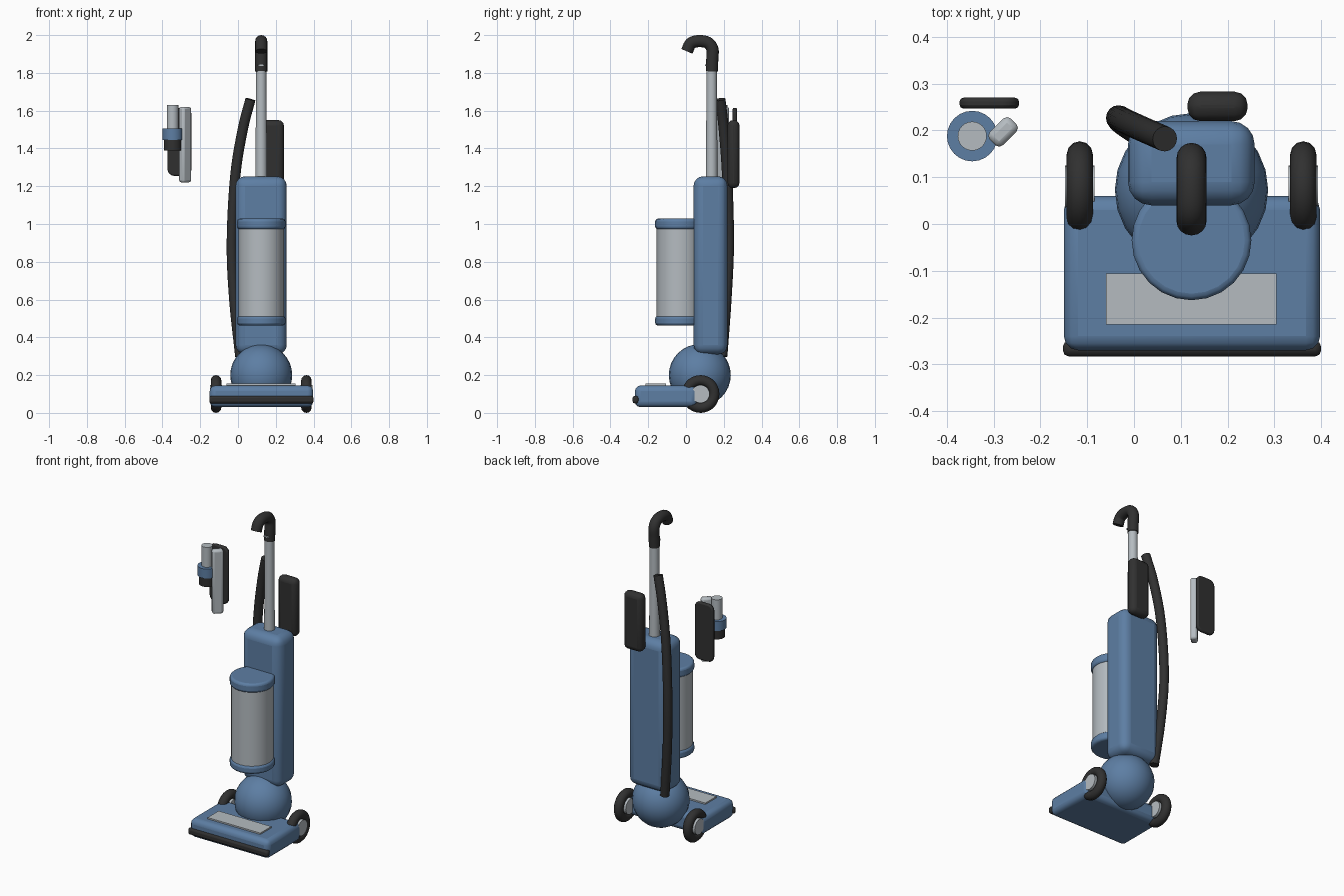
import bpy, bmesh, math
from mathutils import Vector, Matrix

if "Cube" in bpy.data.objects:
    bpy.data.objects.remove(bpy.data.objects["Cube"])


def material(name, rgb):
    m = bpy.data.materials.new(name)
    m.use_nodes = True
    m.diffuse_color = (*rgb, 1)
    m.node_tree.nodes["Principled BSDF"].inputs["Base Color"].default_value = (*rgb, 1)
    return m


BLUE = material("steel blue", (0.11, 0.21, 0.37))
GREY = material("light grey", (0.46, 0.50, 0.53))
DARK = material("charcoal", (0.03, 0.03, 0.03))
CX = 0.123  # centre line of the cleaner


def finish(name, bm, mat, bevel=0, segments=3):
    mesh = bpy.data.meshes.new(name)
    bmesh.ops.recalc_face_normals(bm, faces=bm.faces)
    bm.to_mesh(mesh)
    bm.free()
    ob = bpy.data.objects.new(name, mesh)
    bpy.context.collection.objects.link(ob)
    mesh.materials.append(mat)
    if bevel:
        mod = ob.modifiers.new("bevel", "BEVEL")
        mod.width, mod.segments = bevel, segments
        mod.limit_method, mod.angle_limit = "ANGLE", math.radians(40)
    bpy.ops.object.select_all(action="DESELECT")
    ob.select_set(True)
    bpy.context.view_layer.objects.active = ob
    bpy.ops.object.shade_smooth_by_angle(angle=math.radians(35))
    return ob


def box(name, lo, hi, mat, bevel=0, segments=3, corner=0):
    """Box between two corners; corner rounds the edges running along y."""
    lo, hi = Vector(lo), Vector(hi)
    bm = bmesh.new()
    bmesh.ops.create_cube(bm, size=1)
    bmesh.ops.transform(bm, verts=bm.verts, matrix=Matrix.Translation((lo + hi) / 2)
                        @ Matrix.Diagonal((*(hi - lo), 1)))
    if corner:
        along_y = [e for e in bm.edges
                   if abs(e.verts[0].co.y - e.verts[1].co.y) > 1e-4]
        bmesh.ops.bevel(bm, geom=along_y, offset=corner, segments=4,
                        profile=0.5, affect="EDGES")
    return finish(name, bm, mat, bevel, segments)


def cylinder(name, x, y, z0, z1, r, mat, bevel=0, top=None):
    bm = bmesh.new()
    bmesh.ops.create_cone(bm, cap_ends=True, segments=24, radius1=r,
                          radius2=top or r, depth=z1 - z0,
                          matrix=Matrix.Translation((x, y, (z0 + z1) / 2)))
    return finish(name, bm, mat, bevel)


def tube(name, points, r, mat, steps=5, sides=16):
    """Sweep a circle along a smooth path through the points."""
    p = [Vector(q) for q in points]
    p = [2 * p[0] - p[1]] + p + [2 * p[-1] - p[-2]]
    path = []
    for a, b, c, d in zip(p, p[1:], p[2:], p[3:]):
        for i in range(steps):
            t = i / steps
            path.append(0.5 * (2 * b + (c - a) * t + (2 * a - 5 * b + 4 * c - d) * t ** 2
                               + (3 * b - a - 3 * c + d) * t ** 3))
    path.append(p[-2])
    bm = bmesh.new()
    rings = []
    for i, c in enumerate(path):
        t = (path[min(i + 1, len(path) - 1)] - path[max(i - 1, 0)]).normalized()
        u = Vector((1, 0, 0))
        u = (u - t * u.dot(t)).normalized()
        v = t.cross(u)
        angles = [2 * math.pi * k / sides for k in range(sides)]
        rings.append([bm.verts.new(c + r * (u * math.cos(a) + v * math.sin(a)))
                      for a in angles])
    for a, b in zip(rings, rings[1:]):
        for k in range(sides):
            j = (k + 1) % sides
            bm.faces.new((a[k], a[j], b[j], b[k]))
    bm.faces.new(rings[0])
    bm.faces.new(rings[-1])
    return finish(name, bm, mat)


# Floor head
box("floor_head", (-0.15, -0.27, 0.03), (0.398, 0.06, 0.145), BLUE, 0.03)
box("front_bumper", (-0.152, -0.283, 0.05), (0.4, -0.25, 0.09), DARK, 0.012, 2)
box("head_window", (-0.06, -0.215, 0.146), (0.305, -0.106, 0.155), GREY)

# Wheels: tyre ring and hub on each side
for side, sign in (("right", -1), ("left", 1)):
    place = Matrix.Translation((CX + sign * 0.239, 0.077, 0.1)) @ Matrix.Rotation(math.pi / 2, 4, "Y")
    bm = bmesh.new()
    rings = []
    for i in range(28):
        a = 2 * math.pi * i / 28
        ring = []
        for k in range(12):
            b = 2 * math.pi * k / 12
            d = 0.072 + 0.028 * math.cos(b)
            ring.append(bm.verts.new(place @ Vector(
                (d * math.cos(a), d * math.sin(a), 0.028 * math.sin(b)))))
        rings.append(ring)
    for i in range(28):
        a, b = rings[i - 1], rings[i]
        for k in range(12):
            bm.faces.new((a[k - 1], a[k], b[k], b[k - 1]))
    finish(side + "_tyre", bm, DARK)
    bm = bmesh.new()
    bmesh.ops.create_cone(bm, cap_ends=True, segments=20, radius1=0.048,
                          radius2=0.048, depth=0.064, matrix=place)
    finish(side + "_hub", bm, GREY)

# Swivel ball
bm = bmesh.new()
bmesh.ops.create_uvsphere(bm, u_segments=24, v_segments=16, radius=0.164,
                          matrix=Matrix.Translation((CX, 0.073, 0.2)))
finish("swivel_ball", bm, BLUE)

# Upright body and dust canister
box("upright_body", (-0.013, 0.04, 0.31), (0.258, 0.22, 1.252), BLUE, 0.05, 4)
cylinder("dust_canister", CX, -0.035, 0.49, 1.0, 0.12, GREY)
cylinder("canister_base", CX, -0.035, 0.463, 0.513, 0.128, BLUE, 0.014)
cylinder("canister_lid", CX, -0.035, 0.972, 1.028, 0.128, BLUE, 0.014)

# Pole and hooked handle
cylinder("pole", CX, 0.136, 1.2, 1.83, 0.031, GREY, top=0.027)
tube("handle", [(CX, 0.137, 1.808), (CX, 0.139, 1.87), (CX, 0.14, 1.925),
                (CX, 0.115, 1.96), (CX, 0.065, 1.968), (CX, 0.025, 1.955),
                (CX, 0.005, 1.914)], 0.032, DARK)
box("handle_button", (CX - 0.018, 0.1, 1.836), (CX + 0.018, 0.108, 1.844), GREY)

# Back pad and hose
box("back_pad", (0.114, 0.22, 1.19), (0.243, 0.283, 1.55), DARK, 0.028)
tube("hose", [(0.066, 0.182, 1.66), (0.025, 0.2, 1.5), (-0.015, 0.218, 1.25),
              (-0.033, 0.227, 0.9), (-0.02, 0.214, 0.6), (0.012, 0.192, 0.3)],
     0.027, DARK)

# Separate tool set
box("tool_backing", (-0.373, 0.247, 1.255), (-0.246, 0.27, 1.615), DARK, 0.008, 2, corner=0.035)
cylinder("brush_tube", -0.346, 0.188, 1.42, 1.63, 0.031, GREY)
cylinder("brush_collar", -0.346, 0.188, 1.445, 1.505, 0.054, BLUE)
cylinder("brush_bristles", -0.346, 0.188, 1.39, 1.45, 0.047, DARK)
crevice = box("crevice_tool", (-0.032, -0.02, 1.22), (0.032, 0.02, 1.62), GREY, 0.012, 2)
crevice.location = (-0.28, 0.197, 0)
crevice.rotation_euler.z = math.radians(45)
